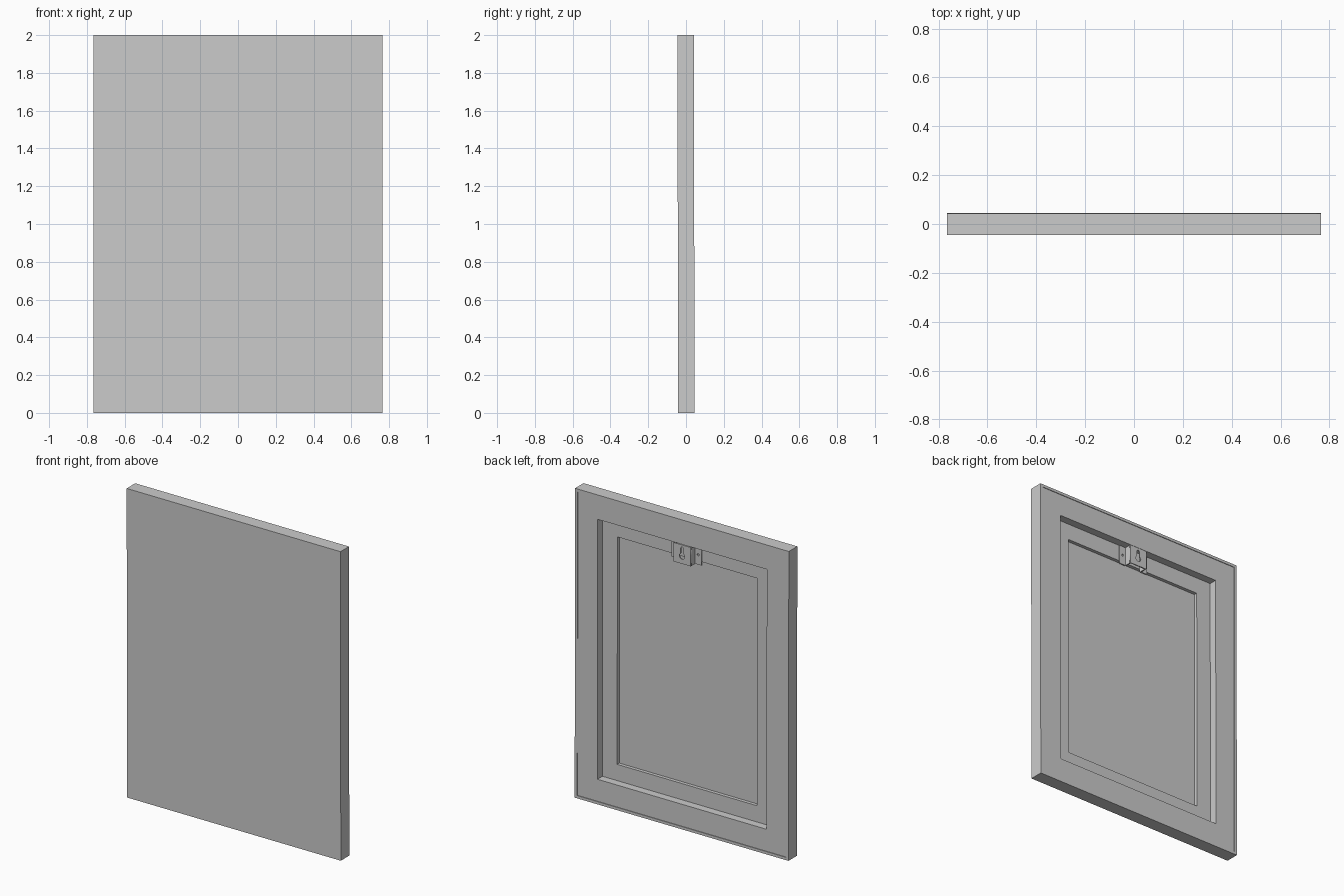
import bpy, bmesh, math
from mathutils import Matrix

if "Cube" in bpy.data.objects:
    bpy.data.objects.remove(bpy.data.objects["Cube"])

W, H, T = 0.765, 1.0, 0.0435          # half width, half height, half thickness
POSE = Matrix.Translation((0, 0, 1)) @ Matrix.Rotation(0.0015, 4, 'X')   # slight lean


def add_bmesh(name, bm):
    bmesh.ops.recalc_face_normals(bm, faces=bm.faces)
    me = bpy.data.meshes.new(name)
    bm.to_mesh(me)
    bm.free()
    ob = bpy.data.objects.new(name, me)
    ob.matrix_world = POSE
    bpy.context.collection.objects.link(ob)
    return ob


def stepped_panel(name, steps):
    """Bridge rectangles given as (inset from the outer edge, y)."""
    bm = bmesh.new()
    rings = []
    for inset, y in steps:
        x, z = W - inset, H - inset
        rings.append([bm.verts.new(p) for p in ((-x, y, -z), (x, y, -z), (x, y, z), (-x, y, z))])
    for a, b in zip(rings, rings[1:]):
        for i in range(4):
            j = (i + 1) % 4
            bm.faces.new((a[i], a[j], b[j], b[i]))
    bm.faces.new(rings[0])
    bm.faces.new(rings[-1])
    return add_bmesh(name, bm)


def box(name, x0, x1, y0, y1, z0, z1):
    bm = bmesh.new()
    m = Matrix.Translation(((x0 + x1) / 2, (y0 + y1) / 2, (z0 + z1) / 2)) @ \
        Matrix.Diagonal((x1 - x0, y1 - y0, z1 - z0, 1))
    bmesh.ops.create_cube(bm, size=1, matrix=m)
    return add_bmesh(name, bm)


def sheet(name, outlines, y0, y1):
    """Flat sheet from an outline plus hole outlines in x and z."""
    cu = bpy.data.curves.new(name, 'CURVE')
    cu.dimensions = '2D'
    cu.fill_mode = 'BOTH'
    cu.extrude = (y1 - y0) / 2
    for pts in outlines:
        sp = cu.splines.new('POLY')
        sp.points.add(len(pts) - 1)
        for p, (x, z) in zip(sp.points, pts):
            p.co = (x, z, 0, 1)
        sp.use_cyclic_u = True
    ob = bpy.data.objects.new(name, cu)
    bpy.context.collection.objects.link(ob)
    ob.matrix_world = POSE @ Matrix.Translation((0, (y0 + y1) / 2, 0)) @ Matrix.Rotation(math.pi / 2, 4, 'X')
    bpy.ops.object.select_all(action='DESELECT')
    ob.select_set(True)
    bpy.context.view_layer.objects.active = ob
    bpy.ops.object.convert(target='MESH')


def rect(x0, x1, z0, z1):
    return [(x0, z0), (x1, z0), (x1, z1), (x0, z1)]


def arc(cx, cz, r, a0, a1, n):
    return [(cx + r * math.cos(math.radians(a0 + (a1 - a0) * i / n)),
             cz + r * math.sin(math.radians(a0 + (a1 - a0) * i / n))) for i in range(n + 1)]


# Panel: front face, wrapped lip, stretcher frame, ledge and inner recess
LEDGE = T - 0.055
stepped_panel("framed_panel", [
    (0, -T), (0, T), (0.018, T), (0.018, T - 0.004),
    (0.16, T - 0.004), (0.16, LEDGE), (0.265, LEDGE), (0.265, LEDGE - 0.022)])

# Hanger: raised plate with keyhole, two side walls, two screw flanges
Z0, Z1, PW, FW, TH = H - 0.285, H - 0.163, 0.062, 0.107, 0.007
FACE = T - 0.002
keyhole = arc(0, H - 0.236, 0.019, 120, 420, 20) + arc(0, H - 0.186, 0.0095, 0, 180, 10)
sheet("hanger_plate", [rect(-PW, PW, Z0, Z1), keyhole], FACE - TH, FACE)
for side, s in (("left", -1), ("right", 1)):
    xi, xo, xf = s * (PW - TH), s * PW, s * FW
    box(f"hanger_wall_{side}", min(xi, xo), max(xi, xo), LEDGE, FACE - TH, Z0, Z1)
    sheet(f"hanger_flange_{side}",
          [rect(min(xo, xf), max(xo, xf), Z0, Z1), arc(s * 0.083, H - 0.222, 0.007, 0, 345, 23)],
          LEDGE, LEDGE + TH)
